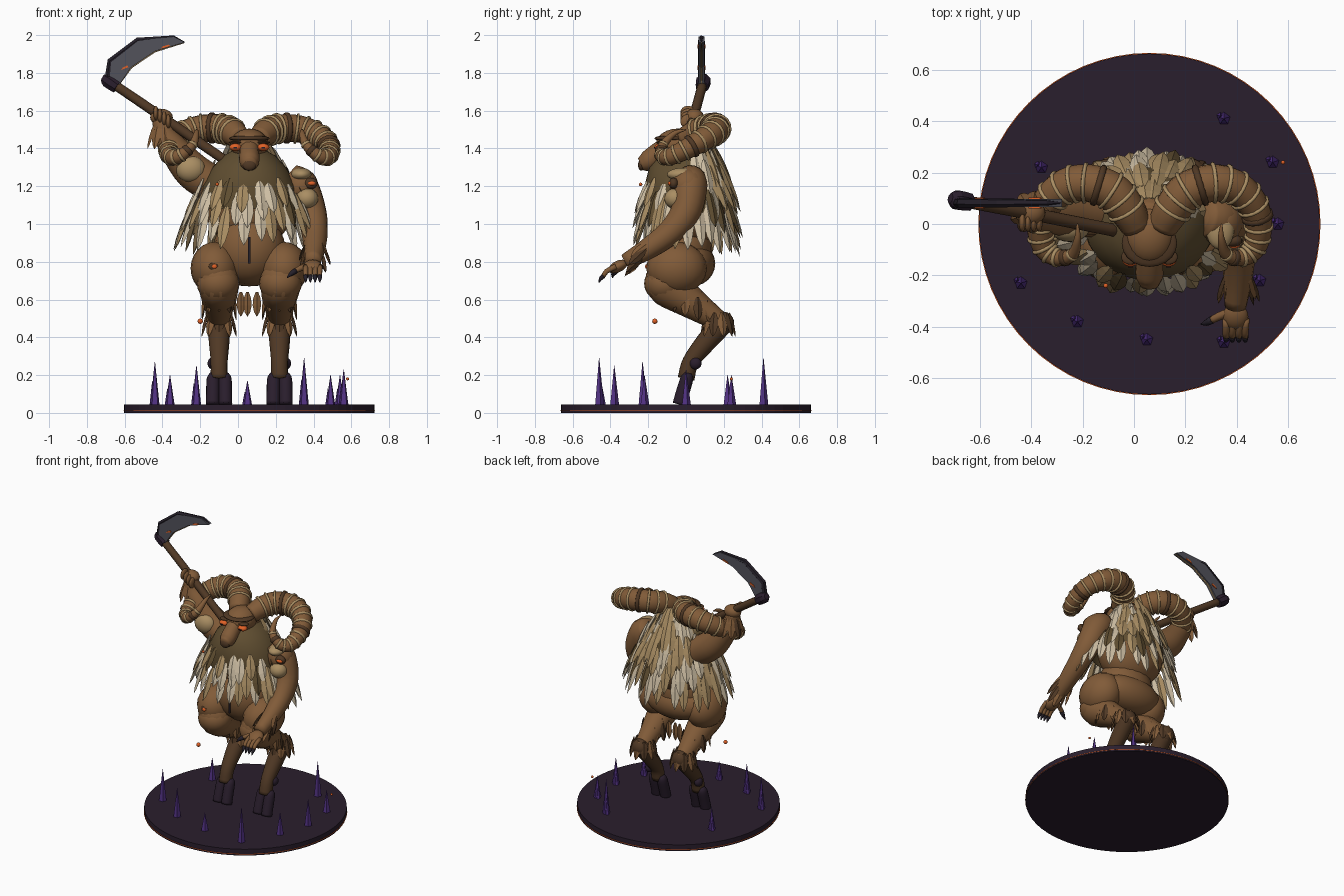
import bpy, bmesh, math, random
from mathutils import Vector, Matrix

if "Cube" in bpy.data.objects:
    bpy.data.objects.remove(bpy.data.objects["Cube"])
random.seed(4)
CX = 0.06

def mat(name, r, g, b):
    m = bpy.data.materials.new(name)
    m.diffuse_color = (r, g, b, 1)
    m.use_nodes = True
    m.node_tree.nodes["Principled BSDF"].inputs["Base Color"].default_value = m.diffuse_color
    return m

BROWN = mat("brown hide", .22, .105, .04)
DARK = mat("dark brown", .08, .04, .018)
TAN = mat("tan", .4, .27, .125)
CREAM = mat("cream", .62, .52, .37)
OLIVE = mat("olive brown", .115, .075, .03)
PLUM = mat("dark plum", .023, .013, .026)
PURPLE = mat("crystal purple", .085, .032, .23)
ORANGE = mat("ember orange", .75, .12, .02)
STEEL = mat("steel", .085, .085, .105)
BLACK = mat("claw black", .018, .014, .022)

def finish(name, bm, mats, smooth=True):
    bmesh.ops.recalc_face_normals(bm, faces=bm.faces[:])
    for f in bm.faces:
        f.smooth = smooth
    me = bpy.data.meshes.new(name)
    bm.to_mesh(me)
    bm.free()
    for m in mats:
        me.materials.append(m)
    ob = bpy.data.objects.new(name, me)
    bpy.context.collection.objects.link(ob)
    return ob

def ball(name, loc, size, m, tilt=0):
    bm = bmesh.new()
    mx = Matrix.Translation(loc) @ Matrix.Rotation(tilt, 4, 'X') @ Matrix.Diagonal((*size, 1))
    bmesh.ops.create_uvsphere(bm, u_segments=20, v_segments=12, radius=1, matrix=mx)
    return finish(name, bm, [m])

def spline(pts, steps):
    p = [Vector(q) for q in pts]
    p = [p[0] * 2 - p[1]] + p + [p[-1] * 2 - p[-2]]
    out = []
    for i in range(1, len(p) - 2):
        a, b, c, d = p[i - 1:i + 3]
        for k in range(steps):
            t = k / steps
            out.append(.5 * (2 * b + (c - a) * t + (2 * a - 5 * b + 4 * c - d) * t ** 2
                             + (3 * b - a - 3 * c + d) * t ** 3))
    return out + [p[-2]]

def tube(name, pts, m, steps=4, segs=14, smooth=True):
    """Swept round limb; each point is x, y, z, radius."""
    path = spline(pts, steps)
    bm, rings, n = bmesh.new(), [], Vector((.31, .9, .3))
    for i, q in enumerate(path):
        t = (path[min(i + 1, len(path) - 1)].xyz - path[max(i - 1, 0)].xyz).normalized()
        n = (n - t * n.dot(t)).normalized()
        b = t.cross(n)
        rings.append([bm.verts.new(q.xyz + q.w * (n * math.cos(a) + b * math.sin(a)))
                      for a in (2 * math.pi * k / segs for k in range(segs))])
    for r0, r1 in zip(rings, rings[1:]):
        for k in range(segs):
            bm.faces.new((r0[k], r0[k - 1], r1[k - 1], r1[k]))
    bm.faces.new(rings[0])
    bm.faces.new(rings[-1])
    return finish(name, bm, [m], smooth)

def leaf(bm, root, d, out, length, width, mi):
    """Pointed feather with a raised midrib."""
    root, d = Vector(root), Vector(d).normalized()
    out = Vector(out)
    out = (out - d * out.dot(d)).normalized()
    side = d.cross(out)
    prev = None
    for t, w in ((0, .3), (.25, .85), (.55, 1), (.82, .65), (1, .04)):
        c = root + d * length * t
        h = side * width * w / 2
        o = out * width * w * .18
        ring = [bm.verts.new(v) for v in (c - h, c + o, c + h, c - o)]
        if prev:
            for k in range(4):
                bm.faces.new((prev[k - 1], prev[k], ring[k], ring[k - 1])).material_index = mi
        prev = ring

def plate(name, outline, y0, y1, m):
    bm = bmesh.new()
    f = bm.faces.new([bm.verts.new((x, y0, z)) for x, z in outline])
    r = bmesh.ops.extrude_face_region(bm, geom=[f])
    bmesh.ops.translate(bm, vec=(0, y1 - y0, 0),
                        verts=[v for v in r["geom"] if isinstance(v, bmesh.types.BMVert)])
    return finish(name, bm, [m], False)

def disc(name, r, z0, z1, m):
    bm = bmesh.new()
    bmesh.ops.create_cone(bm, cap_ends=True, segments=64, radius1=r, radius2=r, depth=z1 - z0,
                          matrix=Matrix.Translation((CX, 0, (z0 + z1) / 2)))
    return finish(name, bm, [m], False)

# Base with glowing rim and crystals
disc("base", .663, 0, .045, PLUM)
disc("base_rim", .666, .009, .012, ORANGE)
bm = bmesh.new()
for x, y, h in ((.35, .41, .29), (.35, -.46, .29), (-.22, -.38, .25), (-.44, -.23, .27), (.56, 0, .23),
                (.54, .24, .2), (-.36, .22, .2), (.05, -.45, .17), (.49, -.22, .2)):
    for dx, dy, k, r in ((0, 0, 1, .026), (-.014, .01, .55, .015)):
        bmesh.ops.create_cone(bm, cap_ends=True, segments=5, radius1=r, radius2=.001, depth=(h - .04) * k,
                              matrix=Matrix.Translation((x + dx, y + dy, .04 + (h - .04) * k / 2)))
finish("crystals", bm, [PURPLE], False)

# Torso, neck and pelvis
ball("belly", (CX, -.02, .87), (.19, .16, .19), BROWN)
ball("chest", (CX, .03, 1.1), (.24, .18, .23), BROWN)
ball("pelvis", (CX, .03, .79), (.23, .125, .12), BROWN)
tube("neck", [(CX, .05, 1.2, .13), (CX, .04, 1.33, .1), (CX, 0, 1.43, .08)], BROWN)
plate("belly_seam", [(CX - .006, .79), (CX + .006, .79), (CX + .006, .93), (CX - .006, .93)], -.188, -.18, BLACK)

# Legs
for s, tag in ((-1, "left"), (1, "right")):
    X = lambda d: CX + s * d
    ball(tag + "_hip", (X(.183), -.05, .765), (.128, .16, .14), BROWN)
    tube(tag + "_thigh", [(X(.175), -.07, .74, .11), (X(.165), -.11, .68, .108), (X(.16), -.01, .61, .093),
                          (X(.16), .1, .535, .07), (X(.16), .19, .475, .052)], BROWN)
    ball(tag + "_knee", (X(.165), -.11, .685), (.113, .112, .1), BROWN)
    ball(tag + "_hock", (X(.16), .2, .475), (.06, .055, .06), DARK)
    tube(tag + "_shin", [(X(.16), .2, .48, .06), (X(.16), .11, .38, .055), (X(.16), .025, .27, .045),
                         (X(.16), 0, .18, .045)], DARK)
    ball(tag + "_dewclaw", (X(.195), .05, .262), (.026, .032, .032), PLUM)
    for k in (-1, 1):
        tube(tag + "_hoof", [(X(.16 + k * .031), .01, .21, .02), (X(.16 + k * .032), .004, .18, .034),
                             (X(.16 + k * .033), -.02, .1, .036), (X(.16 + k * .034), -.035, .045, .036)], PLUM)
    bm = bmesh.new()
    for i in range(10):
        a = 2 * math.pi * (i + .5) / 10
        o = Vector((math.cos(a), math.sin(a), 0))
        # knee fringe along the thigh, then the hock fringe
        leaf(bm, (X(.16) + .08 * o.x, .03 + .1 * o.y, .625 - .035 * o.y), o * .12 - Vector((0, 0, 1)), o,
             .125, .05, i % 4 == 0)
        leaf(bm, (X(.16) + .065 * o.x, .17 + .06 * o.y, .53), o * .25 - Vector((0, 0, 1)), o,
             .13, .05, i % 2)
    finish(tag + "_leg_tufts", bm, [BROWN, DARK], False)
bm = bmesh.new()
for i, x in enumerate((.015, .05, .1, .16)):
    leaf(bm, (x, .05, .64), (0, 0, -1), (0, -1, 0), .13, .045, 0)
finish("tail_tufts", bm, [BROWN], False)

# Feather cape: smooth mantle and overlapping rows
bm, prev = bmesh.new(), None
for z, rx, ry in ((1.40, .07, .09), (1.36, .14, .15), (1.3, .195, .195), (1.2, .25, .22), (1.08, .255, .21)):
    ring = [bm.verts.new((CX + rx * math.cos(2 * math.pi * k / 32), ry * math.sin(2 * math.pi * k / 32), z))
            for k in range(32)]
    for k in range(32 if prev else 0):
        bm.faces.new((prev[k - 1], prev[k], ring[k], ring[k - 1]))
    prev = ring
finish("mantle", bm, [OLIVE])
bm = bmesh.new()
# root height, x radius, y radius, length, count, flare, back half only
for z, rx, ry, ln, n, flare, back in ((1.47, .09, .1, .2, 18, .55, 1), (1.4, .14, .15, .22, 22, .5, 1),
                                      (1.32, .2, .19, .22, 26, .45, 1), (1.23, .25, .21, .2, 22, .5, 0),
                                      (1.17, .28, .215, .23, 24, .42, 0), (1.11, .31, .215, .26, 26, .36, 0)):
    for i in range(n):
        a = 2 * math.pi * (i + random.uniform(-.25, .25)) / n
        o = Vector((math.cos(a), math.sin(a), 0))
        if back and o.y < .05:
            continue
        front = max(0, -o.y) ** 3
        tilt = flare * random.uniform(.8, 1.15)
        d = Vector((o.x * tilt, o.y * tilt * .85, -1))
        leaf(bm, (CX + rx * o.x, ry * o.y, z + random.uniform(-.02, .02)), d, o,
             ln * (1 - .2 * front) * random.uniform(.9, 1.1), .066, random.choice((0, 0, 0, 0, 1, 1, 1, 2)))
finish("cape_feathers", bm, [CREAM, TAN, OLIVE], False)

# Head
ball("skull", (CX, -.045, 1.42), (.1, .115, .085), BROWN)
tube("snout", [(CX, -.07, 1.42, .06), (CX, -.14, 1.385, .052), (CX, -.2, 1.335, .054), (CX, -.24, 1.315, .036)], BROWN)
ball("nose", (CX, -.236, 1.312), (.036, .018, .03), DARK)
ball("brow", (CX, -.075, 1.453), (.108, .092, .018), DARK)
for s in (-1, 1):
    ball("eye", (CX + s * .074, -.138, 1.406), (.032, .028, .02), ORANGE)
    plate("pupil", [(CX + s * .074 + u, 1.404 + v) for u, v in ((-.01, -.003), (.01, -.003), (.01, .003),
                                                               (-.01, .003))], -.17, -.163, BLACK)
    ball("eyelid", (CX + s * .074, -.128, 1.432), (.036, .03, .008), DARK)

# Curled horns with bands
HORN = [(.05, -.01, 1.45, .06), (.09, .06, 1.485, .072), (.15, .13, 1.505, .075), (.25, .16, 1.505, .073),
        (.34, .14, 1.48, .067), (.405, .07, 1.435, .06), (.425, -.01, 1.39, .053), (.41, -.09, 1.355, .045),
        (.36, -.13, 1.365, .035), (.3, -.12, 1.42, .024), (.28, -.06, 1.48, .014), (.28, 0, 1.5, .004)]
for s, tag in ((-1, "left"), (1, "right")):
    pts = [(CX + s * x, y, z, r) for x, y, z, r in HORN]
    tube(tag + "_horn", pts, BROWN, 5)
    path = spline(pts, 2)
    for i in range(2, len(path) - 4):
        c, t = path[i], (path[i + 1] - path[i - 1]).xyz.normalized()
        dark = i % 6 == 5
        w = .013 if dark else .008
        tube(tag + "_horn_band", [(*(c.xyz + t * w * k), c.w * q) for k, q in
                                  ((-1, .98), (-.6, 1.11), (.6, 1.11), (1, .98))], DARK if dark else TAN, 1, 16)

# Lowered arm with clawed hand
tube("right_arm", [(.27, .03, 1.25, .075), (.33, .02, 1.2, .093), (.385, 0, 1.07, .082), (.405, -.08, .96, .07),
                   (.405, -.2, .87, .058), (.395, -.32, .8, .043)], BROWN)
ball("right_shoulder", (.335, .01, 1.2), (.09, .095, .095), BROWN)
ball("right_shoulder_patch", (.365, -.055, 1.135), (.06, .06, .055), TAN)
ball("right_shoulder_top", (.335, -.02, 1.262), (.055, .08, .035), TAN)
ball("right_hand", (.395, -.36, .775), (.05, .055, .03), BROWN, .45)
for i in range(4):
    x = .36 + i * .025
    tube("finger", [(x, -.37, .775, .016), (x - .002, -.42, .75, .014), (x - .002, -.44, .72, .012)], BROWN, 2, 8)
    tube("claw", [(x - .002, -.437, .725, .013), (x - .002, -.452, .71, .01), (x - .002, -.46, .69, .002)], BLACK, 2, 8)
tube("thumb", [(.38, -.34, .785, .018), (.33, -.36, .765, .016), (.3, -.375, .75, .014)], BROWN, 2, 8)
tube("thumb_claw", [(.305, -.372, .752, .016), (.28, -.385, .735, .012), (.26, -.39, .715, .002)], BLACK, 2, 8)
bm = bmesh.new()
for i in range(9):
    a = 2 * math.pi * i / 9
    o = Vector((math.cos(a), .5 * math.sin(a), math.sin(a)))
    leaf(bm, Vector((.405, -.21, .87)) + o * .053, Vector((0, -.6, -.55)) + o * .2, o, .13, .05, i % 4 == 0)
finish("right_cuff_tufts", bm, [BROWN, DARK], False)

# Raised arm gripping the polearm
tube("left_arm", [(-.12, .05, 1.2, .1), (-.24, .05, 1.28, .1), (-.34, .04, 1.4, .078),
                  (-.39, .04, 1.48, .058), (-.41, .045, 1.56, .045)], BROWN)
ball("left_shoulder_patch", (-.25, -.015, 1.29), (.078, .055, .07), TAN)
ball("left_hand", (-.405, .045, 1.565), (.06, .05, .045), BROWN)
for k in range(4):
    ball("grip_finger", (-.435 + k * .022, .01, 1.588 - k * .015), (.014, .04, .038), BROWN)
bm = bmesh.new()
for i in range(9):
    a = 2 * math.pi * i / 9
    o = Vector((math.cos(a), math.sin(a), 0))
    leaf(bm, Vector((-.4, .045, 1.53)) + o * .045, o * .3 - Vector((0, 0, 1)), o, .14, .05, i % 4 == 0)
finish("left_cuff_tufts", bm, [BROWN, DARK], False)

# Polearm with curved blade
tube("shaft", [(-.68, .092, 1.755, .025), (-.4, .04, 1.565, .026), (0, -.04, 1.29, .026)], DARK, 4, 10)
tube("ferrule", [(-.715, .1, 1.775, .02), (-.69, .094, 1.76, .04), (-.64, .085, 1.725, .036)], PLUM, 2, 8, False)
plate("blade", [(-.69, 1.76), (-.675, 1.86), (-.53, 1.975), (-.34, 1.992), (-.28, 1.962), (-.44, 1.915),
                (-.565, 1.83), (-.63, 1.735)], .066, .098, STEEL)
tube("blade_spine", [(-.69, .082, 1.75, .02), (-.675, .082, 1.86, .019), (-.53, .082, 1.97, .018),
                     (-.34, .082, 1.985, .014), (-.285, .082, 1.962, .004)], BLACK, 1, 6, False)
tube("blade_edge", [(-.63, .082, 1.74, .005), (-.565, .082, 1.83, .006), (-.44, .082, 1.914, .006),
                    (-.285, .082, 1.96, .003)], TAN, 1, 6, False)

# Ember marks and floating sparks
for y0 in (.061, .098):
    plate("blade_ember", [(-.62, 1.815), (-.58, 1.83), (-.585, 1.84), (-.61, 1.828)], y0, y0 + .005, ORANGE)
    plate("blade_ember_tip", [(-.41, 1.928), (-.36, 1.942), (-.365, 1.95), (-.4, 1.94)], y0, y0 + .005, ORANGE)
ball("shoulder_wound", (.385, -.065, 1.215), (.036, .025, .03), DARK)
ball("shoulder_ember", (.39, -.082, 1.215), (.022, .014, .012), ORANGE)
ball("hip_wound", (-.13, -.2, .775), (.026, .012, .02), DARK)
ball("hip_ember", (-.125, -.208, .775), (.014, .009, .012), ORANGE)
for p, r in (((-.2, -.165, .485), .014), ((.58, .24, .18), .008), ((-.11, -.24, 1.21), .009)):
    ball("spark", p, (r, r, r), ORANGE)
